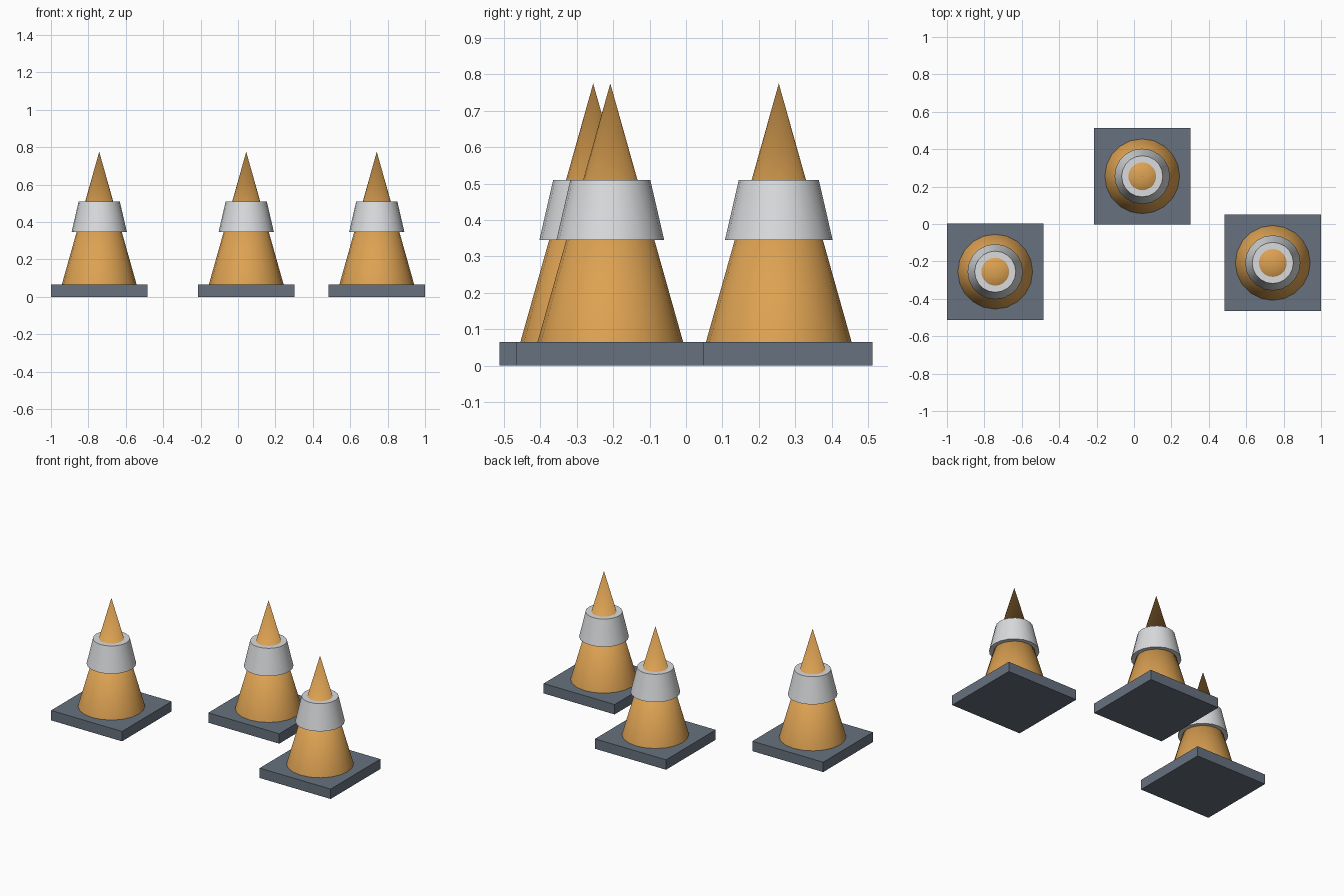
import bpy
import math

cube = bpy.data.objects.get("Cube")
if cube:
    bpy.data.objects.remove(cube, do_unlink=True)


def make_material(name, rgb):
    mat = bpy.data.materials.new(name)
    mat.use_nodes = True
    colour = (*rgb, 1.0)
    mat.diffuse_color = colour
    mat.node_tree.nodes["Principled BSDF"].inputs["Base Color"].default_value = colour
    return mat


orange = make_material("orange", (0.72, 0.36, 0.085))
light_grey = make_material("light grey", (0.70, 0.71, 0.72))
slate = make_material("slate grey", (0.135, 0.165, 0.21))

SIDES = 20
BASE_TOP = 0.065
BASE_WIDTH = 0.516


def finish(name, mat):
    obj = bpy.context.object
    obj.name = name
    obj.data.materials.append(mat)
    return obj


def tapered(name, mat, x, y, z_low, z_high, r_low, r_high):
    bpy.ops.mesh.primitive_cone_add(
        vertices=SIDES, radius1=r_low, radius2=r_high, depth=z_high - z_low,
        location=(x, y, (z_low + z_high) / 2))
    bpy.ops.object.shade_smooth_by_angle(angle=math.radians(30))
    return finish(name, mat)


def traffic_cone(label, x, y):
    # square foot
    bpy.ops.mesh.primitive_cube_add(size=1, location=(x, y, BASE_TOP / 2))
    bpy.context.object.scale = (BASE_WIDTH, BASE_WIDTH, BASE_TOP)
    bpy.ops.object.transform_apply(location=False, rotation=False, scale=True)
    finish(label + "_base", slate)
    # pointed body
    tapered(label + "_cone", orange, x, y, BASE_TOP, 0.775, 0.2, 0)
    # raised collar band
    tapered(label + "_collar", light_grey, x, y, 0.345, 0.51, 0.148, 0.11)


traffic_cone("right", -0.742, -0.255)
traffic_cone("middle", 0.044, 0.255)
traffic_cone("left", 0.742, -0.208)
